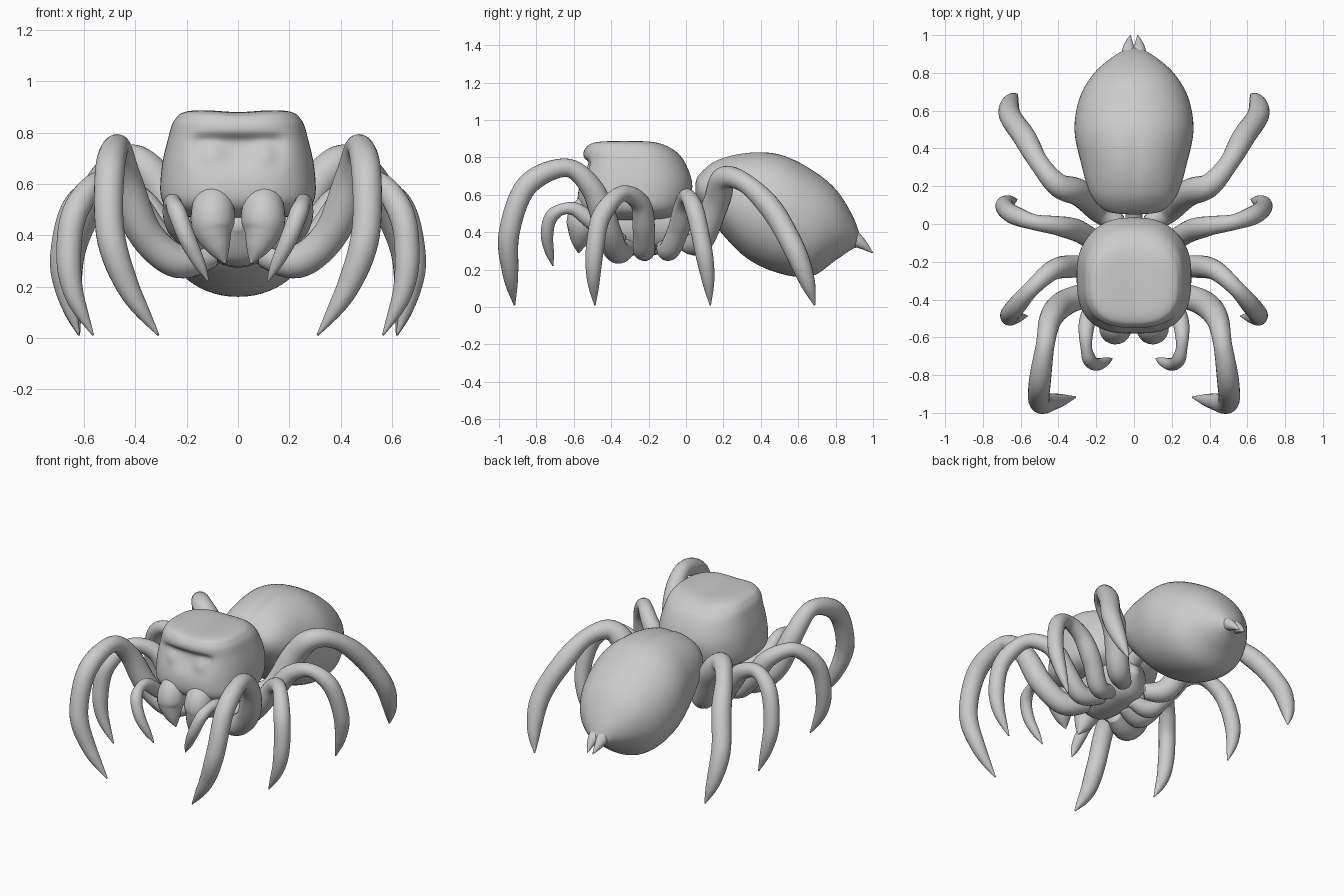
import bpy, bmesh, math
from mathutils import Vector


def spline(rows, count):
    """Catmull-Rom samples through rows of numbers."""
    out, n = [], len(rows)
    for k in range(count):
        u = k / (count - 1) * (n - 1)
        i = min(int(u), n - 2)
        t = u - i
        p = [rows[max(i - 1, 0)], rows[i], rows[i + 1], rows[min(i + 2, n - 1)]]
        out.append([0.5 * (2 * b + (c - a) * t + (2 * a - 5 * b + 4 * c - d) * t * t
                           + (3 * b - a - 3 * c + d) * t ** 3) for a, b, c, d in zip(*p)])
    return out


def loft(name, rings, shape=None):
    """Skin closed rings of points, cap both ends, optionally sculpt each point."""
    bm = bmesh.new()
    vs = [[bm.verts.new(shape(Vector(p)) if shape else p) for p in r] for r in rings]
    n = len(vs[0])
    for a, b in zip(vs, vs[1:]):
        for i in range(n):
            j = (i + 1) % n
            bm.faces.new((a[i], a[j], b[j], b[i]))
    bm.faces.new(vs[0])
    bm.faces.new(vs[-1])
    bmesh.ops.recalc_face_normals(bm, faces=bm.faces)
    me = bpy.data.meshes.new(name)
    bm.to_mesh(me)
    bm.free()
    me.shade_smooth()
    ob = bpy.data.objects.new(name, me)
    bpy.context.collection.objects.link(ob)
    return ob


def tube(name, path, radii, mirror=True, sides=20, count=60):
    """Limb along a smooth path; radii are spread evenly along it."""
    pos = [Vector(p) for p in spline(path, count)]
    rad = spline([(r,) for r in radii], count)
    rings, up = [], Vector((0.3, 1, 0.2))
    for i, p in enumerate(pos):
        t = (pos[min(i + 1, count - 1)] - pos[max(i - 1, 0)]).normalized()
        up = (up - t * up.dot(t)).normalized()
        side = t.cross(up)
        r = max(rad[i][0], 0.003)
        rings.append([p + r * (math.cos(a) * up + math.sin(a) * side)
                      for a in (2 * math.pi * k / sides for k in range(sides))])
    ob = loft(name, rings)
    if mirror:
        ob.modifiers.new("mirror", 'MIRROR').use_mirror_merge = False


def unit_ring(power, n):
    """Superellipse outline."""
    for k in range(n):
        c, s = math.cos(2 * math.pi * k / n), math.sin(2 * math.pi * k / n)
        yield (math.copysign(abs(c) ** (2 / power), c), math.copysign(abs(s) ** (2 / power), s))


def face(p):
    if p.y > -0.25:  # narrower towards the back
        p.x *= 1 - 0.14 * ((p.y + 0.25) / 0.28) ** 2
    if p.y < -0.4:  # sunken eye band under a brow, with two bulging eyes
        band = 1 / (1 + math.exp((abs(p.x) - 0.165) * 60))
        band *= 1 / (1 + math.exp((p.z - 0.785) * 110)) / (1 + math.exp((0.68 - p.z) * 45))
        eye = math.exp(-((abs(p.x) - 0.11) ** 2 + (p.z - 0.71) ** 2) / 0.0035)
        p.y += 0.05 * band - 0.035 * eye * band
    # shallow dip on the crown
    p.z -= 0.01 * math.exp(-(p.x / 0.1) ** 2) * max(0, min(1, (p.z - 0.82) / 0.06))
    return p


# Head: level sections (z, front y, back y, half width)
head = [(0.46, -0.40, -0.12, 0.12), (0.485, -0.52, -0.05, 0.24), (0.54, -0.575, 0.01, 0.298),
        (0.66, -0.575, 0.033, 0.298), (0.78, -0.556, -0.01, 0.272), (0.85, -0.54, -0.075, 0.247),
        (0.885, -0.49, -0.16, 0.19), (0.891, -0.335, -0.325, 0.005)]
loft("head", [[(w * c, (a + b) / 2 + (b - a) / 2 * s, z) for c, s in unit_ring(2.75, 120)]
              for z, a, b, w in spline(head, 70)], face)


def groove(p):
    if p.z > 0.5:  # faint crease along the back
        p.z -= 0.012 * math.exp(-(p.x / 0.03) ** 2) * max(0, 1 - abs(p.y - 0.3) / 0.3)
    return p


# Abdomen: upright sections (y, bottom z, top z, half width)
abdomen = [(0.05, 0.62, 0.66, 0.02), (0.07, 0.555, 0.71, 0.15), (0.16, 0.43, 0.785, 0.23),
           (0.32, 0.265, 0.828, 0.28), (0.50, 0.18, 0.818, 0.315), (0.67, 0.165, 0.735, 0.287),
           (0.80, 0.25, 0.63, 0.21), (0.89, 0.31, 0.49, 0.105), (0.935, 0.325, 0.37, 0.02)]
loft("abdomen", [[(w * c, y, (a + b) / 2 + (b - a) / 2 * s) for c, s in unit_ring(2.1, 64)]
                 for y, a, b, w in spline(abdomen, 60)], groove)
tube("spinnerets", [(0.02, 0.84, 0.40), (0.028, 0.93, 0.345), (0.02, 0.998, 0.29)],
     (0.06, 0.032, 0.003), count=20)

# Underside plate and waist
tube("sternum", [(0, -0.46, 0.44), (0, 0.03, 0.44)], (0.02, 0.14, 0.165, 0.16, 0.13, 0.02), False, 32)
tube("waist", [(0, -0.08, 0.50), (0, 0.16, 0.58)], (0.06, 0.045, 0.06), False)

# Jaws
tube("jaws", [(0.09, -0.42, 0.57), (0.097, -0.53, 0.51), (0.094, -0.56, 0.41), (0.05, -0.575, 0.29)],
     (0.05, 0.075, 0.085, 0.082, 0.05, 0.004))

# Legs and feelers share one limb profile: thick thigh, pinched knee, swollen shin, pointed foot
limb = (0.045, 0.062, 0.065, 0.066, 0.056, 0.048, 0.056, 0.055, 0.052, 0.037, 0.004)


def leg(name, scale, path):
    tube(name, path, [r * scale for r in limb])


leg("feelers", 0.64, [(0.15, -0.34, 0.36), (0.235, -0.47, 0.43), (0.255, -0.60, 0.525),
                      (0.24, -0.71, 0.495), (0.195, -0.743, 0.38), (0.115, -0.712, 0.22)])
leg("first_legs", 1.03, [(0.10, -0.31, 0.32), (0.24, -0.37, 0.30), (0.37, -0.42, 0.42),
                         (0.44, -0.50, 0.63), (0.47, -0.64, 0.745), (0.50, -0.85, 0.65),
                         (0.497, -0.945, 0.40), (0.425, -0.94, 0.19), (0.31, -0.917, 0.01)])
leg("second_legs", 0.9, [(0.08, -0.20, 0.33), (0.22, -0.225, 0.305), (0.33, -0.225, 0.41),
                         (0.43, -0.245, 0.555), (0.545, -0.345, 0.605), (0.635, -0.45, 0.49),
                         (0.66, -0.485, 0.33), (0.64, -0.495, 0.17), (0.565, -0.487, 0.01)])
leg("third_legs", 0.88, [(0.08, -0.12, 0.33), (0.20, -0.09, 0.305), (0.30, -0.035, 0.43),
                         (0.40, -0.01, 0.55), (0.53, 0.01, 0.59), (0.64, 0.05, 0.505),
                         (0.685, 0.09, 0.32), (0.67, 0.115, 0.17), (0.62, 0.13, 0.01)])
leg("rear_legs", 1.07, [(0.08, 0.0, 0.34), (0.19, 0.08, 0.36), (0.29, 0.165, 0.57),
                        (0.40, 0.205, 0.69), (0.50, 0.32, 0.66), (0.58, 0.46, 0.52),
                        (0.655, 0.57, 0.33), (0.655, 0.64, 0.16), (0.62, 0.688, 0.01)])
